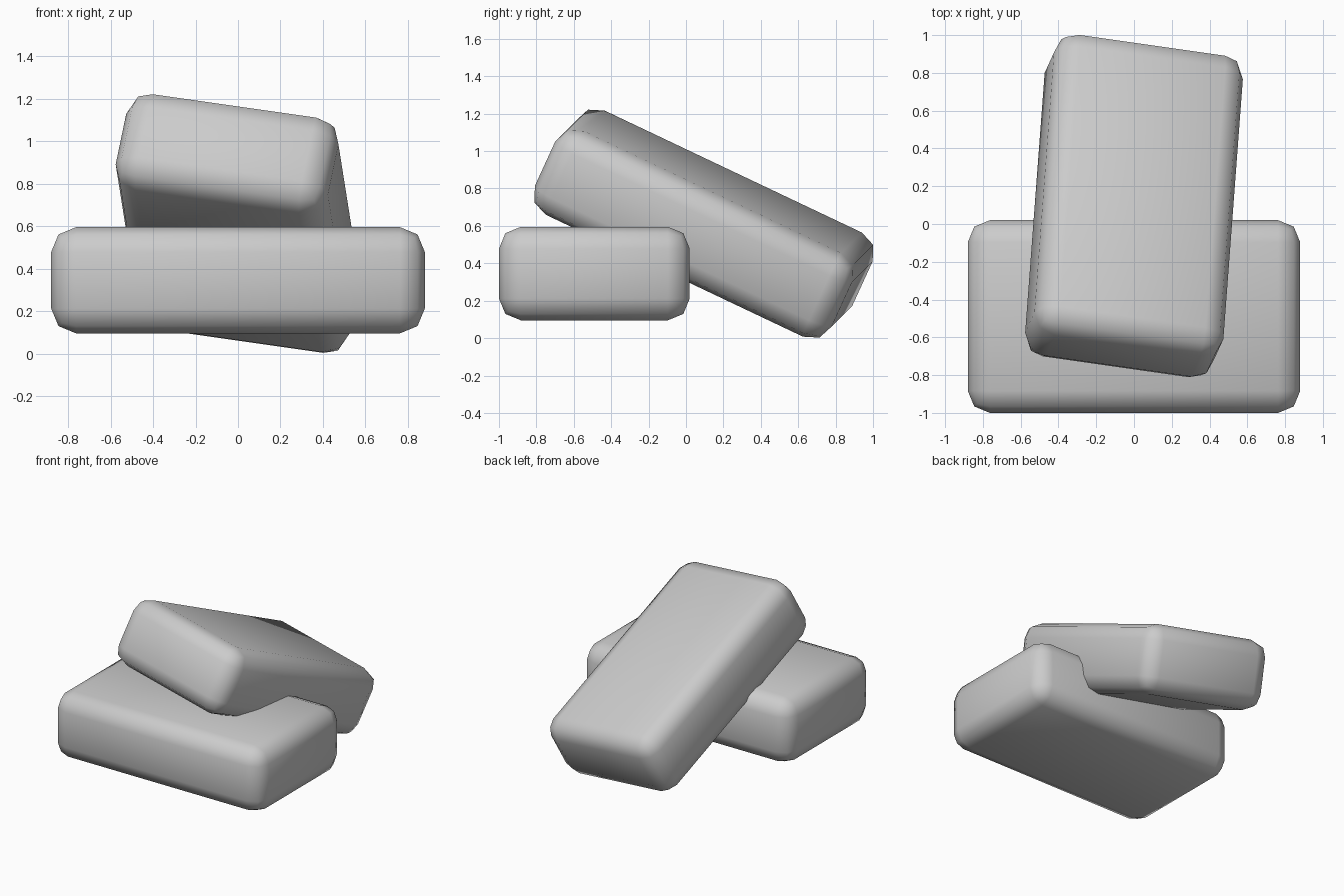
import bpy
from mathutils import Matrix, Vector

if "Cube" in bpy.data.objects:
    bpy.data.objects.remove(bpy.data.objects["Cube"])

SIZE = (1.76, 1.02, 0.50)   # long, wide, thick
BEVEL = 0.117


def brick(name, centre, long_axis, wide_axis):
    """Rounded block with its long and wide sides along the given directions."""
    l = Vector(long_axis).normalized()
    w = Vector(wide_axis)
    w = (w - l * w.dot(l)).normalized()
    rot = Matrix((l, w, l.cross(w))).transposed().to_4x4()

    bpy.ops.mesh.primitive_cube_add(size=1)
    ob = bpy.context.object
    ob.name = name
    ob.data.transform(Matrix.Diagonal((*SIZE, 1)))
    ob.matrix_world = Matrix.Translation(centre) @ rot

    mod = ob.modifiers.new("rounded_edges", 'BEVEL')
    mod.width = BEVEL
    mod.segments = 2
    mod.limit_method = 'NONE'
    bpy.ops.object.shade_smooth()
    return ob


# Level block lying across the front
brick("lower_brick", (0, -0.49, 0.345), (1, 0, 0), (0, 1, 0))

# Tilted block leaning on it, its back end on the ground
brick("leaning_brick", (0, 0.095, 0.612), (0.075, 1, -0.474), (-1, 0.143, 0.143))
